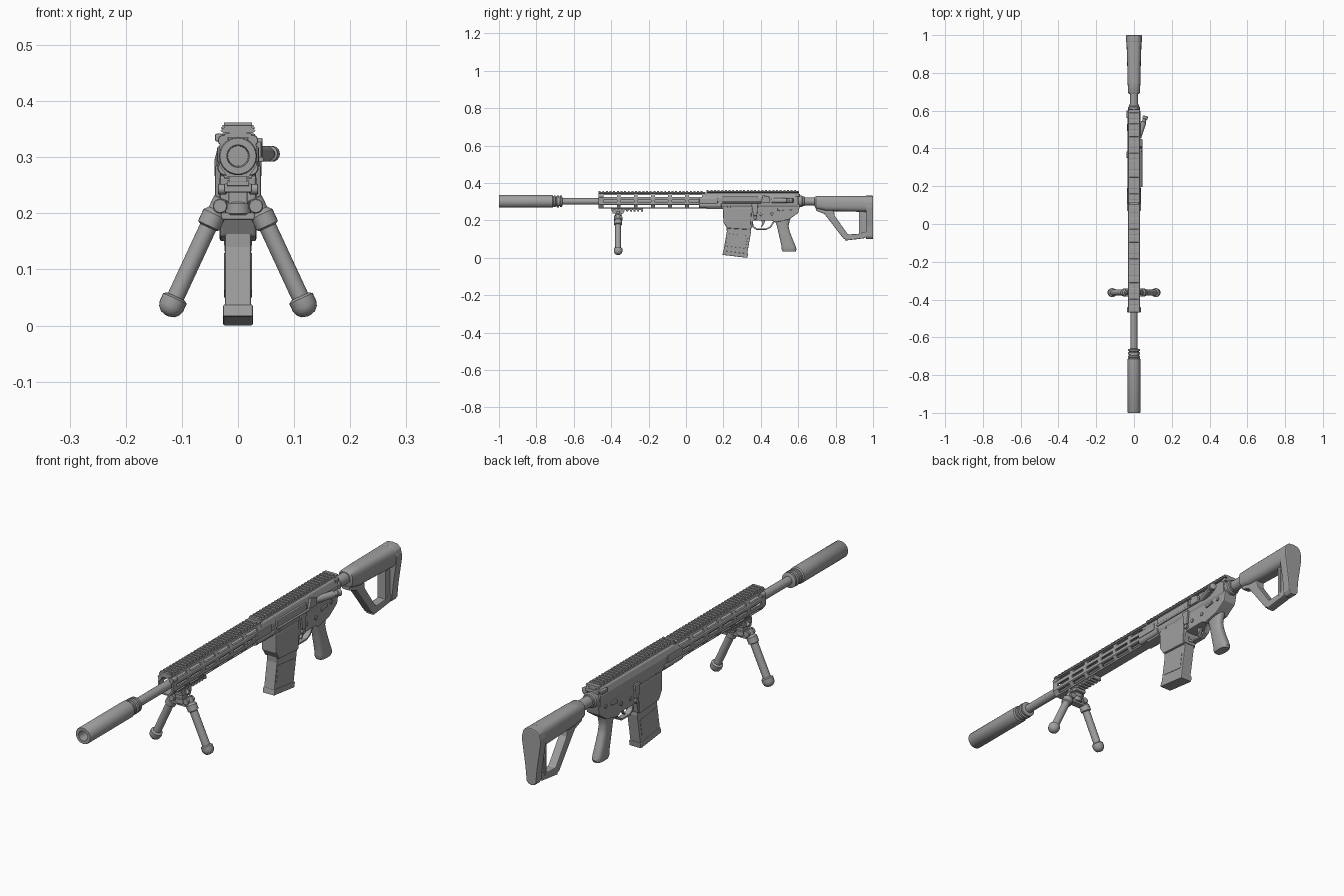
import bpy, bmesh, math
from mathutils import Vector

if "Cube" in bpy.data.objects:
    bpy.data.objects.remove(bpy.data.objects["Cube"])

GREY = bpy.data.materials.new("plain_grey")
GREY.use_nodes = True
GREY.diffuse_color = (0.35, 0.35, 0.35, 1)
GREY.node_tree.nodes["Principled BSDF"].inputs["Base Color"].default_value = GREY.diffuse_color


def finish(name, bm, smooth=True, bevel=0):
    bmesh.ops.recalc_face_normals(bm, faces=bm.faces)
    mesh = bpy.data.meshes.new(name)
    bm.to_mesh(mesh)
    bm.free()
    mesh.materials.append(GREY)
    ob = bpy.data.objects.new(name, mesh)
    bpy.context.collection.objects.link(ob)
    if bevel:
        mod = ob.modifiers.new("bevel", "BEVEL")
        mod.width, mod.segments, mod.limit_method = bevel, 2, "ANGLE"
    if smooth:
        bpy.ops.object.select_all(action="DESELECT")
        ob.select_set(True)
        bpy.context.view_layer.objects.active = ob
        bpy.ops.object.shade_smooth_by_angle(angle=math.radians(35))
    return ob


def skin(bm, rings, caps=True):
    rows = [[bm.verts.new(p) for p in ring] for ring in rings]
    n = len(rows[0])
    for a, b in zip(rows, rows[1:]):
        for i in range(n):
            bm.faces.new((a[i], a[(i + 1) % n], b[(i + 1) % n], b[i]))
    if caps:
        bm.faces.new(rows[0])
        bm.faces.new(rows[-1])


def prism(name, outline, half, bevel=0.003, x=0):
    """Side outline of (y, z) points, thickened across x."""
    bm = bmesh.new()
    skin(bm, [[(x + s * half, y, z) for y, z in outline] for s in (-1, 1)])
    return finish(name, bm, False, bevel)


def extrude(name, outline, y0, y1, bevel=0.002):
    """Half outline of (x, z) points, mirrored and run along y."""
    full = outline + [(-x, z) for x, z in reversed(outline) if x > 0]
    bm = bmesh.new()
    skin(bm, [[(x, y, z) for x, z in full] for y in (y0, y1)])
    return finish(name, bm, False, bevel)


def boxes(name, items, bevel=0):
    """Several boxes in one object, each (centre, size)."""
    bm = bmesh.new()
    for c, s in items:
        made = bmesh.ops.create_cube(bm, size=1)["verts"]
        for v in made:
            v.co = Vector(c) + Vector(a * b for a, b in zip(v.co, s))
    return finish(name, bm, False, bevel)


def lathe(name, start, direction, profile, n=24):
    """Turned part from (distance, radius) points."""
    q = Vector(direction).to_track_quat("Z", "Y")
    turn = [2 * math.pi * i / n for i in range(n)]
    bm = bmesh.new()
    skin(bm, [[Vector(start) + q @ Vector((r * math.cos(a), r * math.sin(a), t)) for a in turn]
              for t, r in profile])
    return finish(name, bm)


def rod(name, a, b, r, n=20):
    d = Vector(b) - Vector(a)
    return lathe(name, a, d, [(0, r * .88), (r * .12, r), (d.length - r * .12, r), (d.length, r * .88)], n)


def loft(name, rings, upright=False, power=0.7, n=28):
    """Rounded sections (position, centre, half width, half depth) along y or z."""
    def bend(v):
        return math.copysign(abs(v) ** power, v)
    out = []
    for p, c, w, h in rings:
        pts = [(w * bend(math.cos(a)), c + h * bend(math.sin(a)))
               for a in (2 * math.pi * i / n for i in range(n))]
        out.append([(u, v, p) if upright else (u, p, v) for u, v in pts])
    bm = bmesh.new()
    skin(bm, out)
    return finish(name, bm)


AXIS = 0.302
BACK = (0, 1, 0)

# Muzzle tube, collar and barrel
lathe("muzzle_tube", (0, -1, AXIS), BACK, [(.05, .018), (0, .02), (0, .032), (.003, .034), (.285, .034), (.29, .03)], 32)
lathe("muzzle_collar", (0, -.712, AXIS), BACK,
      [(0, .024), (.006, .031), (.014, .031), (.016, .026), (.02, .026), (.022, .032), (.032, .032),
       (.034, .026), (.038, .026), (.04, .031), (.048, .031), (.052, .02)], 32)
rod("barrel", (0, -.67, AXIS), (0, .2, AXIS), .0175, 24)

# Slotted handguard
half = [(0, .265), (.019, .265), (.033, .285), (.033, .32), (.023, .342), (0, .342)]
ring = half + [(-x, z) for x, z in reversed(half) if x > 0]
inner = [(x * .8, AXIS + (z - AXIS) * .84) for x, z in ring]
bm = bmesh.new()
skin(bm, [[(x, y, z) for x, z in r] for r, y in
          ((ring, -.468), (ring, .13), (inner, .13), (inner, -.468), (ring, -.468))], False)
bmesh.ops.remove_doubles(bm, verts=bm.verts, dist=.0001)
guard = finish("handguard", bm, False)
slots = boxes("slot_cutter", [((0, -.405 + .091 * i, z), (.2, .07, .011))
                              for i in range(6) for z in (.276, .303, .331)])
slots.hide_render = True
slots.hide_set(True)
cut = guard.modifiers.new("slots", "BOOLEAN")
cut.object, cut.operation, cut.solver = slots, "DIFFERENCE", "EXACT"

# Top rails with cross teeth
for name, y0, y1, top in (("front_rail", -.468, .105, .357), ("rear_rail", .11, .605, .362)):
    extrude(name + "_base", [(0, .335), (.015, .335), (.015, top - .014), (.028, top - .01),
                             (.028, top - .005), (.02, top - .004), (0, top - .004)], y0, y1, 0)
    extrude(name + "_lip", [(0, top - .014), (.026, top - .014), (.031, top - .01), (.026, top - .005), (0, top - .005)], y0, y1, 0)
    count = int((y1 - y0) / .0195)
    boxes(name + "_teeth", [((0, y0 + .006 + .0195 * i, top - .005), (.05, .0105, .01)) for i in range(count)], .001)
for s in (-1, 1):
    rod("guard_front_lug", (s * .026, -.468, .33), (s * .026, -.44, .33), .01)
    rod("guard_clamp", (s * .022, .07, .282), (s * .022, .19, .282), .015)
    boxes("guard_side_plate", [((s * .031, .12, .305), (.012, .1, .03))], .004)

# Lower accessory rail
boxes("lower_rail", [((0, -.315, .262), (.032, .17, .012))] +
      [((0, -.392 + .0195 * i, .254), (.04, .011, .01)) for i in range(9)], .001)

# Upper receiver
extrude("upper_receiver", [(0, .262), (.024, .262), (.033, .28), (.034, .318), (.026, .34), (.016, .347), (0, .347)], .11, .6)
boxes("port_cover", [((.037, .29, .313), (.01, .19, .03))], .003)
rod("port_hinge", (.041, .195, .296), (.041, .40, .296), .005, 12)
prism("case_deflector", [(.4, .295), (.45, .295), (.45, .325), (.41, .335)], .006, .003, .038)
lathe("forward_assist", (.025, .46, .306), (.33, 1, 0), [(0, .014), (.085, .014), (.087, .01), (.1, .01), (.102, .014), (.116, .014), (.118, .011)])
boxes("charging_handle", [((0, .597, .335), (.062, .024, .014)), ((-.034, .58, .335), (.014, .04, .014))], .003)

# Lower receiver and magazine well
prism("lower_receiver", [(.2, .285), (.2, .205), (.215, .165), (.35, .155), (.36, .2), (.46, .2),
                         (.48, .19), (.55, .205), (.6, .24), (.61, .285)], .029)
prism("magazine_well", [(.197, .268), (.2, .19), (.22, .158), (.345, .15), (.352, .268)], .033, .005)
prism("magazine", [(.215, .2), (.345, .2), (.348, .14), (.327, .02), (.2, .035), (.218, .14)], .0235)
prism("magazine_base", [(.2, .038), (.332, .022), (.328, .0), (.195, .016)], .0265)
for s in (-1, 1):
    prism("magazine_rib", [(.222, .13), (.33, .117), (.319, .05), (.212, .063)], .0015, .001, s * .0235)
    for y, z in ((.23, .272), (.56, .262), (.46, .235), (.40, .232)):
        rod("receiver_pin", (s * .026, y, z), (s * .0325, y, z), .008, 14)
    prism("safety_lever", [(.49, .25), (.53, .256), (.53, .265), (.49, .264)], .004, .002, s * .032)
    prism("bolt_catch", [(.35, .285), (.385, .285), (.38, .225), (.36, .225)], .005, .003, s * .036)
    rod("magazine_button", (s * .03, .37, .215), (s * .041, .37, .215), .01, 14)

# Trigger and guard
prism("trigger", [(.40, .205), (.425, .205), (.417, .18), (.405, .163), (.4, .165), (.408, .182)], .006, .001)
guard_path = [(.348, .195), (.354, .165), (.375, .15), (.43, .15), (.455, .163), (.475, .195)]
mid = Vector((.411, .2))
hollow = [tuple(mid + (Vector(p) - mid) * .86) for p in guard_path]
prism("trigger_guard", guard_path + hollow[::-1], .011, .001)

# Pistol grip
loft("grip", [(.235, .525, .02, .045), (.2, .515, .02, .04), (.17, .517, .019, .031), (.14, .524, .02, .031),
              (.1, .536, .021, .034), (.06, .549, .022, .038), (.045, .551, .022, .04), (.035, .552, .019, .035)], True)

# Buffer tube and rings
rod("buffer_tube", (0, .59, AXIS), (0, .75, AXIS), .022, 28)
lathe("buffer_nut", (0, .598, AXIS), BACK, [(0, .026), (.004, .031), (.022, .031), (.026, .026), (.034, .026), (.036, .02)])

# Shoulder stock
loft("stock_body", [(.688, .3, .024, .026), (.695, .296, .031, .034), (.75, .291, .034, .041), (.85, .29, .036, .042), (.975, .288, .04, .043)])
prism("stock_strut", [(.695, .275), (.695, .252), (.74, .235), (.775, .19), (.84, .105), (.862, .093), (.875, .122),
                      (.862, .13), (.795, .225), (.79, .26)], .018, .004)
prism("stock_foot", [(.85, .092), (.955, .105), (.985, .13), (.96, .14), (.92, .128), (.86, .125)], .018, .004)
prism("stock_post", [(.925, .26), (.925, .115), (.975, .115), (.985, .26)], .014, .003)
prism("stock_post_edge", [(.925, .26), (.925, .12), (.938, .12), (.938, .26)], .019, .002)
extrude("butt_pad", [(0, .1), (.013, .102), (.022, .115), (.027, .17), (.036, .23), (.042, .27), (.042, .295),
                     (.036, .318), (.022, .33), (0, .333)], .962, 1.0, .004)

# Folding bipod
BY = -.363
boxes("bipod_clamp", [((0, BY, .245), (.05, .06, .016)), ((0, BY, .228), (.034, .035, .03))], .003)
rod("bipod_swivel", (0, BY, .197), (0, BY, .22), .023)
boxes("bipod_crossbar", [((0, BY, .195), (.06, .03, .013))], .003)
for s in (-1, 1):
    hip, foot = Vector((s * .034, BY, .217)), Vector((s * .13, BY, .01))
    d = foot - hip
    rod("leg_hinge", (s * .032, BY - .022, .213), (s * .032, BY + .022, .213), .013)
    rod("leg_bracket", hip - d * .05, hip + d * .15, .014)
    lathe("bipod_leg", hip, d, [(.012, .014), (.02, .021), (.043, .021), (.046, .0155), (.19, .0155), (.194, .012)])
    lathe("bipod_foot", hip, d, [(.182, .017), (.186, .023), (.201, .023), (.21, .02), (.217, .013), (.22, .003)])
    rod("clamp_screw", (s * .02, BY, .243), (s * .036, BY, .243), .009, 16)
